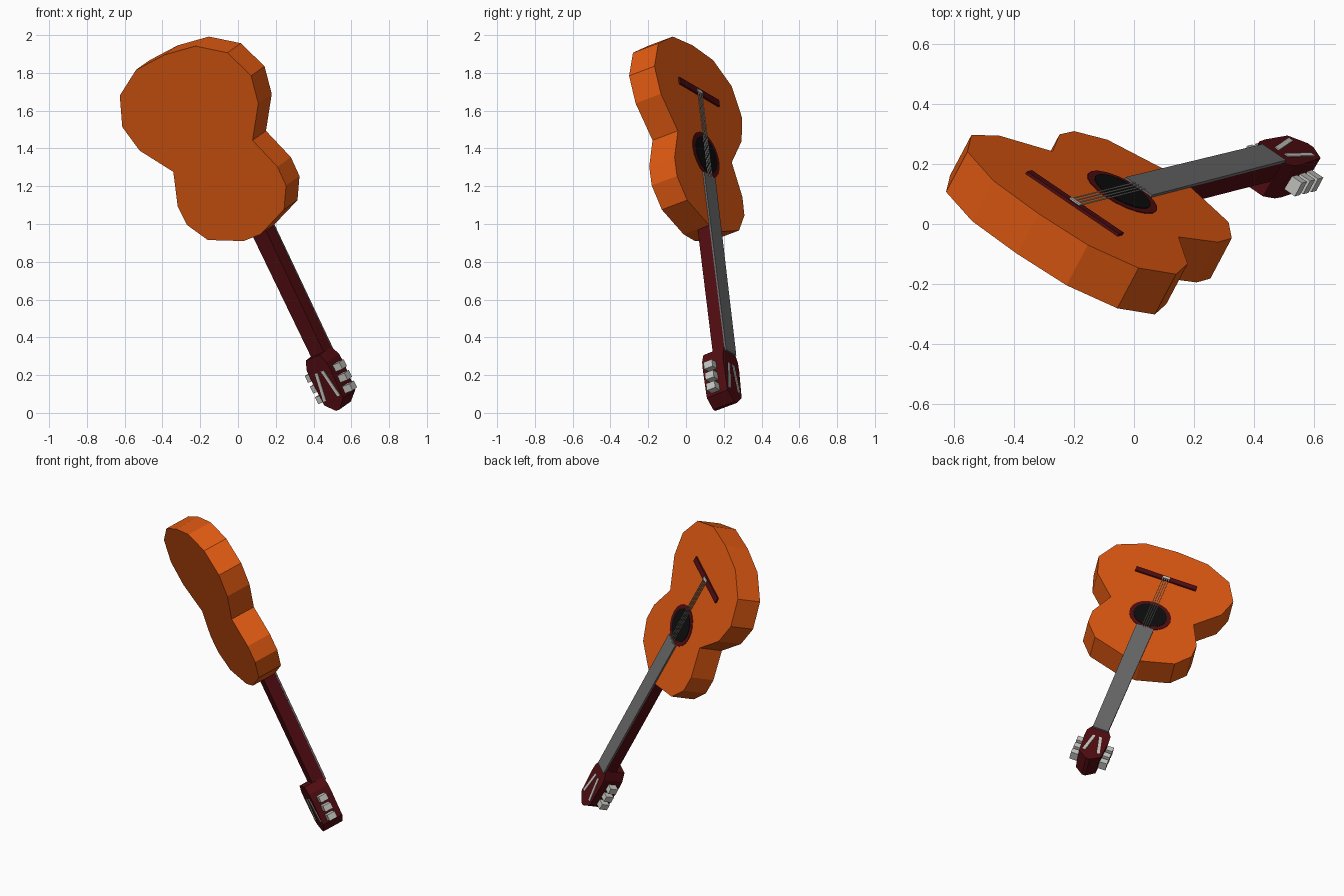
import bpy, bmesh, math
from mathutils import Matrix, Vector

if "Cube" in bpy.data.objects:
    bpy.data.objects.remove(bpy.data.objects["Cube"])

# Guitar frame: a = across the body, b = along the neck, c = out of the soundboard
u = Vector((0.430, 0.108, -0.896)).normalized()
w = Vector((0.785, -0.534, 0.313))
w = (w - u * w.dot(u)).normalized()
n = w.cross(u)
FRAME = Matrix((w, u, n)).transposed().to_4x4()
FRAME.translation = (-0.04, 0.105, 1.365)


def material(name, rgb):
    m = bpy.data.materials.new(name)
    m.diffuse_color = (*rgb, 1)
    m.use_nodes = True
    m.node_tree.nodes["Principled BSDF"].inputs["Base Color"].default_value = m.diffuse_color
    return m


ORANGE = material("orange_wood", (0.74, 0.10, 0.006))
MAROON = material("dark_red_wood", (0.085, 0.004, 0.006))
GREY = material("fretboard_grey", (0.15, 0.15, 0.15))
LIGHT = material("light_metal", (0.58, 0.58, 0.55))
BLACK = material("hole_black", (0.004, 0.004, 0.004))


def prism(name, outline, c0, c1, mat, back_scale=1.0):
    """Extrude an (a, b) outline from depth c0 to c1; back_scale narrows the c0 face."""
    bm = bmesh.new()
    low = [bm.verts.new((a * back_scale, b, c0)) for a, b in outline]
    top = [bm.verts.new((a, b, c1)) for a, b in outline]
    bm.faces.new(low)
    bm.faces.new(top)
    k = len(outline)
    for i in range(k):
        j = (i + 1) % k
        bm.faces.new((low[i], low[j], top[j], top[i]))
    bmesh.ops.recalc_face_normals(bm, faces=bm.faces)
    me = bpy.data.meshes.new(name)
    bm.to_mesh(me)
    bm.free()
    me.materials.append(mat)
    ob = bpy.data.objects.new(name, me)
    bpy.context.collection.objects.link(ob)
    ob.matrix_world = FRAME
    return ob


def mirrored(half):
    return half + [(-a, b) for a, b in reversed(half) if a > 0]


def strip(a0, b0, a1, b1, h0, h1):
    return [(a0 - h0, b0), (a0 + h0, b0), (a1 + h1, b1), (a1 - h1, b1)]


def circle(r, k):
    return [(r * math.cos(2 * math.pi * i / k), r * math.sin(2 * math.pi * i / k)) for i in range(k)]


# Body
prism("body", mirrored([(0, -.648), (.2, -.63), (.363, -.534), (.434, -.373), (.4, -.222),
                        (.267, -.05), (.336, .13), (.334, .24), (.257, .356), (.057, .432)]),
      -.16, 0, ORANGE)

# Sound hole, rosette and bridge
prism("rosette", circle(.13, 20), -.004, .003, MAROON)
prism("sound_hole", circle(.104, 20), -.002, .006, BLACK)
prism("bridge", strip(0, -.39, 0, -.352, .195, .195), -.004, .01, MAROON)
prism("saddle", strip(0, -.38, 0, -.362, .022, .022), 0, .015, LIGHT)

# Neck and fretboard
prism("neck", strip(0, .41, 0, 1.18, .053, .05), -.078, 0, MAROON, .85)
prism("fretboard", strip(0, .12, 0, 1.17, .056, .05), 0, .01, GREY)

# Strings
for i in range(4):
    a = (i - 1.5) * .013
    prism(f"string_{i + 1}", strip(a, -.37, a, .13, .0018, .0018), .009, .012, LIGHT)

# Headstock
prism("headstock", mirrored([(.05, 1.15), (.075, 1.20), (.078, 1.25), (.07, 1.41), (.012, 1.46)]),
      -.135, 0, MAROON, .9)

# Headstock slots (both faces) and tuning pegs on each side
for side, s in (("right", 1), ("left", -1)):
    for face, c in (("front", 0), ("back", -.135)):
        prism(f"slot_{face}_{side}", strip(s * .02, 1.235, s * .047, 1.39, .009, .009),
              c - .004, c + .004, LIGHT)
    for i in range(3):
        b = 1.25 + i * .063
        prism(f"tuning_peg_{side}_{i + 1}", strip(s * .088, b - .02, s * .088, b + .02, .028, .028),
              -.1, -.047, LIGHT)
